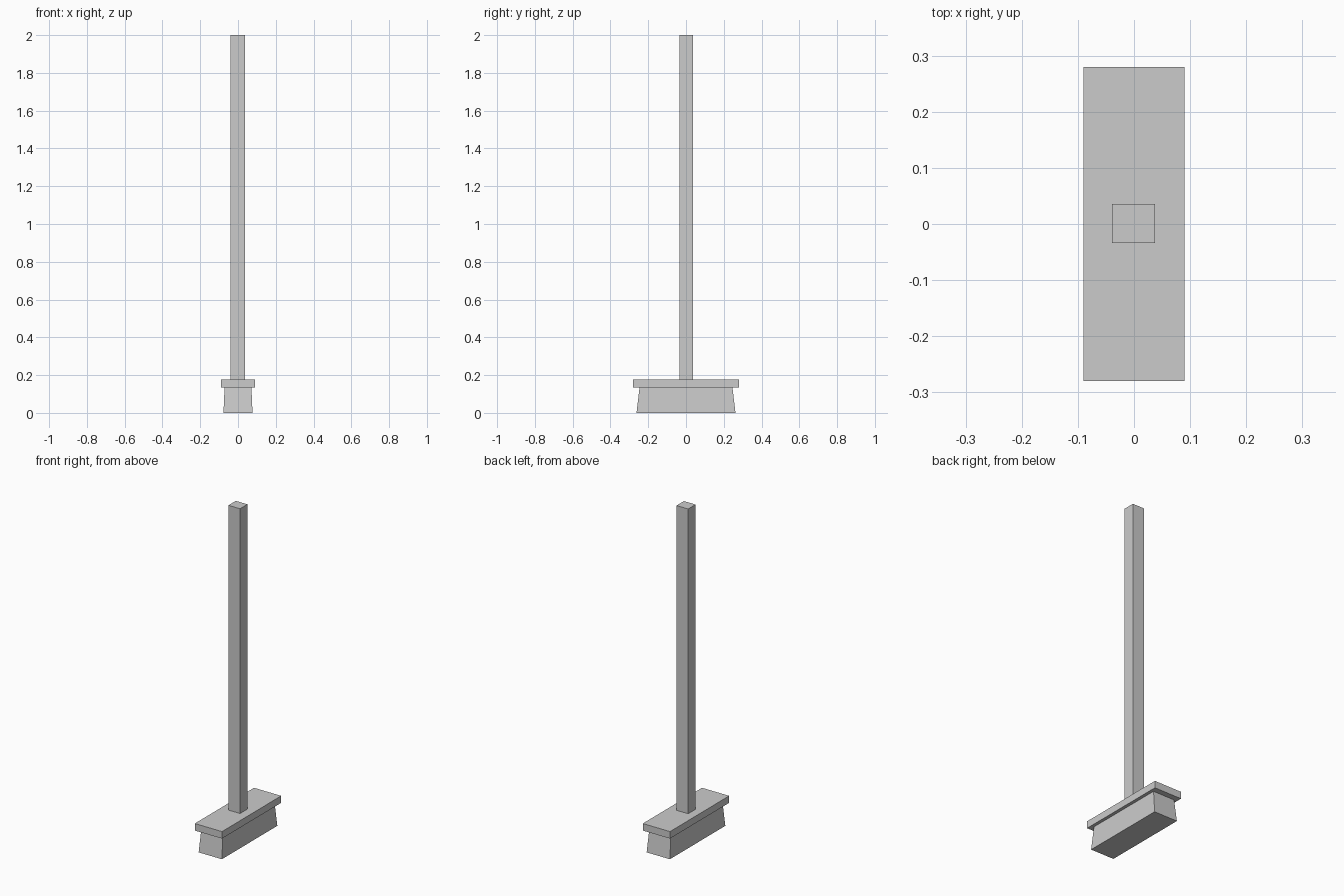
import bpy, bmesh

if "Cube" in bpy.data.objects:
    bpy.data.objects.remove(bpy.data.objects["Cube"])


def block(name, z0, z1, bottom, top, cx=0.0, cy=0.0):
    """Box from z0 to z1 with separate (half x, half y) at bottom and top."""
    bm = bmesh.new()
    bmesh.ops.create_cube(bm, size=2)
    for v in bm.verts:
        hx, hy = top if v.co.z > 0 else bottom
        v.co = (cx + v.co.x * hx, cy + v.co.y * hy, z1 if v.co.z > 0 else z0)
    mesh = bpy.data.meshes.new(name)
    bm.to_mesh(mesh)
    bm.free()
    obj = bpy.data.objects.new(name, mesh)
    bpy.context.collection.objects.link(obj)
    return obj


# Bristles flare slightly towards the floor
block("bristles", 0.0, 0.134, (0.077, 0.262), (0.071, 0.246))
# Wooden head the bristles hang from
block("broom_head", 0.134, 0.176, (0.09, 0.28), (0.09, 0.28))
# Long square handle
block("handle", 0.176, 2.0, (0.0385, 0.035), (0.0385, 0.035), -0.001, 0.001)
